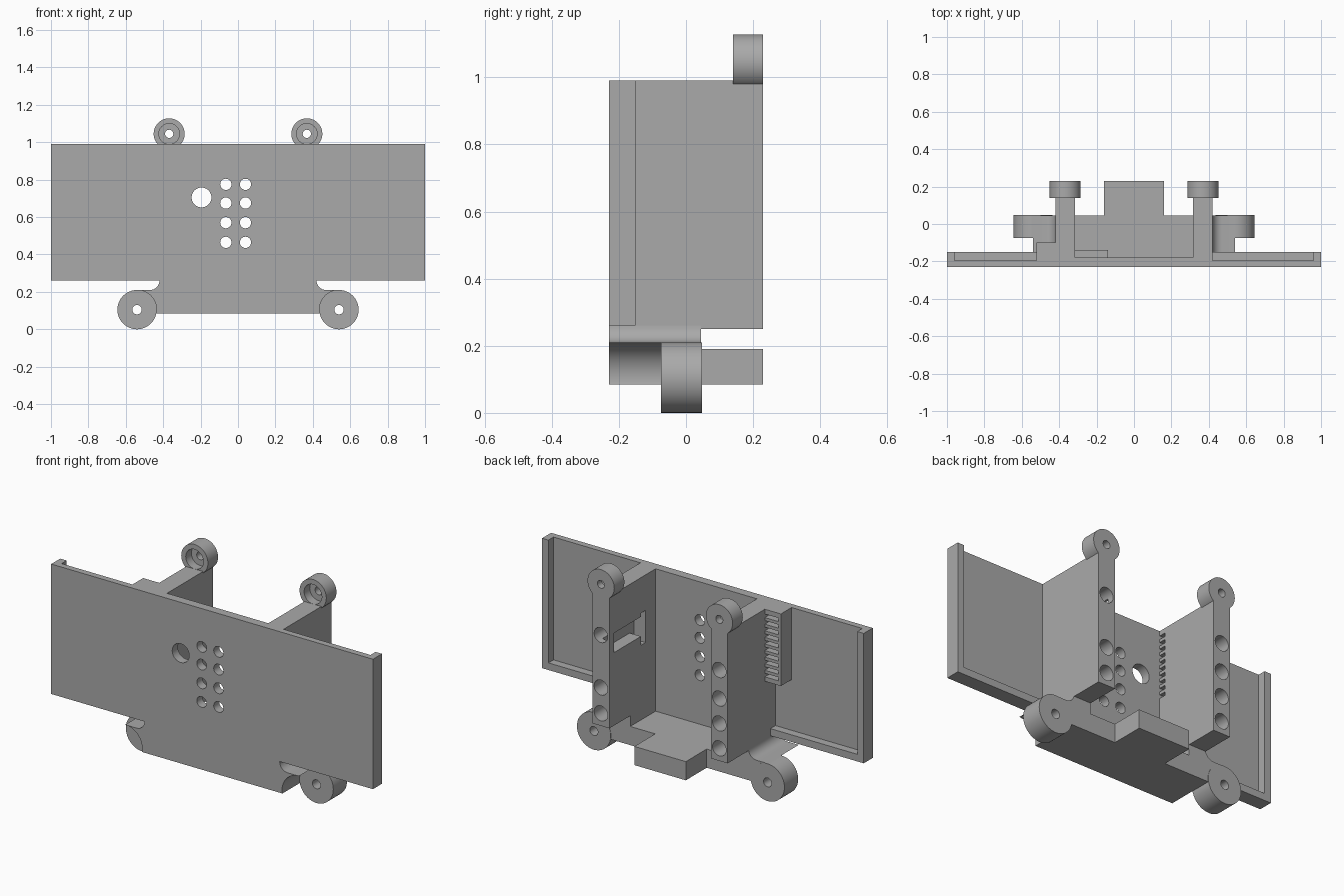
import bpy, bmesh, math
from mathutils import Matrix, Vector

cube = bpy.data.objects.get("Cube")
if cube:
    bpy.data.objects.remove(cube)

grey = bpy.data.materials.new("plain grey")
grey.use_nodes = True
colour = (0.4, 0.4, 0.4, 1)
grey.diffuse_color = colour
grey.node_tree.nodes["Principled BSDF"].inputs["Base Color"].default_value = colour


def finish(name, bm):
    bmesh.ops.recalc_face_normals(bm, faces=bm.faces[:])
    mesh = bpy.data.meshes.new(name)
    bm.to_mesh(mesh)
    bm.free()
    mesh.materials.append(grey)
    ob = bpy.data.objects.new(name, mesh)
    bpy.context.collection.objects.link(ob)
    return ob


def box(name, x, y, z):
    bm = bmesh.new()
    bmesh.ops.create_cube(bm, size=1)
    for v in bm.verts:
        v.co = Vector([(r[0] + r[1]) / 2 + c * (r[1] - r[0]) for c, r in zip(v.co, (x, y, z))])
    return finish(name, bm)


def drum(name, x, z, radius, y):
    """Cylinder lying along y."""
    bm = bmesh.new()
    place = Matrix.Translation((x, (y[0] + y[1]) / 2, z)) @ Matrix.Rotation(math.pi / 2, 4, 'X')
    bmesh.ops.create_cone(bm, cap_ends=True, segments=48, radius1=radius, radius2=radius,
                          depth=y[1] - y[0], matrix=place)
    return finish(name, bm)


def extrude(name, points, y):
    """Profile in x and z, extruded along y."""
    bm = bmesh.new()
    face = bm.faces.new([bm.verts.new((px, y[0], pz)) for px, pz in points])
    moved = bmesh.ops.extrude_face_region(bm, geom=[face])["geom"]
    bmesh.ops.translate(bm, vec=(0, y[1] - y[0], 0),
                        verts=[v for v in moved if isinstance(v, bmesh.types.BMVert)])
    return finish(name, bm)


def cut(ob, *cutters):
    for c in cutters:
        c.hide_render = True
        mod = ob.modifiers.new("cut", 'BOOLEAN')
        mod.operation, mod.solver, mod.object = 'DIFFERENCE', 'EXACT', c
        bpy.context.view_layer.objects.active = ob
        bpy.ops.object.modifier_apply(modifier=mod.name)
        bpy.data.objects.remove(c)


def smooth(ob):
    bpy.ops.object.select_all(action='DESELECT')
    ob.select_set(True)
    bpy.context.view_layer.objects.active = ob
    bpy.ops.object.shade_smooth_by_angle(angle=math.radians(30))


FRONT, TOP, BACK = -0.23, 0.99, 0.23
IN, OUT = 0.315, 0.42        # inner and outer wall faces
parts = []

# Front panel, thicker between the walls, with its grid of holes
panel = box("front_panel", (-1, 1), (FRONT, -0.195), (0.26, TOP))
pad = box("panel_backing", (-IN, IN), (-0.195, -0.18), (0.26, TOP))
holes = [(x, z, 0.03) for x in (-0.065, 0.04) for z in (0.775, 0.675, 0.57, 0.465)]
holes.append((-0.195, 0.705, 0.053))
for part in (panel, pad):
    cut(part, *[drum("cutter", x, z, r, (-0.3, -0.1)) for x, z, r in holes])
parts += [panel, pad]

# Base with filleted ears, hollowed above the floor
fillet = [(0.47 - 0.05 * math.sin(a), 0.26 - 0.05 * math.cos(a))
          for a in [i * math.pi / 16 for i in range(9)]]
half = [(0.54, 0.085), (0.54, 0.21)] + fillet
base = extrude("base", half + [(-x, z) for x, z in reversed(half)], (FRONT, 0.045))
cut(base, box("cutter", (-IN, IN), (-0.18, 0.1), (0.19, 0.3)))
cut(base, *[drum("cutter", s * 0.54, 0.105, 0.105, (-0.3, -0.075)) for s in (-1, 1)])
cut(base, *[drum("cutter", s * 0.54, 0.105, 0.06, (-0.1, 0.1)) for s in (-1, 1)])
parts.append(base)
parts.append(box("base_tongue", (-0.16, 0.16), (0.045, BACK), (0.085, 0.19)))
parts.append(box("floor_ledge", (-IN, -0.14), (-0.18, -0.138), (0.19, 0.25)))

post_holes = {1: (0.76, 0.465, 0.32), -1: (0.76, 0.6, 0.46, 0.32)}
slots = [0.61 + 0.037 * i for i in range(10)]

for s, side in ((1, "left"), (-1, "right")):
    def span(a, b):
        return (a, b) if s > 0 else (-b, -a)

    # Rims of the side panel
    parts.append(box(side + "_edge_rim", span(0.96, 1), (-0.195, -0.15), (0.26, TOP)))
    parts.append(box(side + "_bottom_rim", span(OUT, 0.96), (-0.195, -0.15), (0.26, 0.3)))

    # Wall with blind holes in its back edge
    wall = box(side + "_wall", span(IN, OUT), (-0.195, BACK), (0.25, TOP))
    cut(wall, *[drum("cutter", s * 0.368, z, 0.042, (0.1, 0.3)) for z in post_holes[s]])
    if s > 0:
        # Connector pocket in the inner face
        cut(wall, box("cutter", (0.3, 0.385), (-0.06, 0.19), (0.66, 0.77)),
            box("cutter", (0.3, 0.385), (-0.09, -0.05), (0.61, 0.79)))
    else:
        cut(wall, *[box("cutter", (-0.45, -0.3), (-0.18, -0.14), (z, z + 0.02)) for z in slots])
    parts.append(wall)

    # Upper drum with counterbore
    upper = drum(side + "_upper_drum", s * 0.368, 1.045, 0.083, (0.14, BACK))
    cut(upper, drum("cutter", s * 0.368, 1.045, 0.055, (0.1, 0.19)),
        drum("cutter", s * 0.368, 1.045, 0.022, (0.1, 0.3)))
    parts.append(upper)

    # Lower drum
    lower = drum(side + "_lower_drum", s * 0.54, 0.105, 0.105, (-0.075, 0.047))
    cut(lower, drum("cutter", s * 0.54, 0.105, 0.025, (-0.2, 0.2)))
    parts.append(lower)

# Slotted block on the outside of the right wall
block = box("slotted_block", (-0.52, -OUT), (-0.195, -0.1), (0.585, TOP))
cut(block, *[box("cutter", (-0.505, -0.4), (-0.17, -0.05), (z, z + 0.02)) for z in slots])
parts.append(block)

for part in parts:
    smooth(part)
